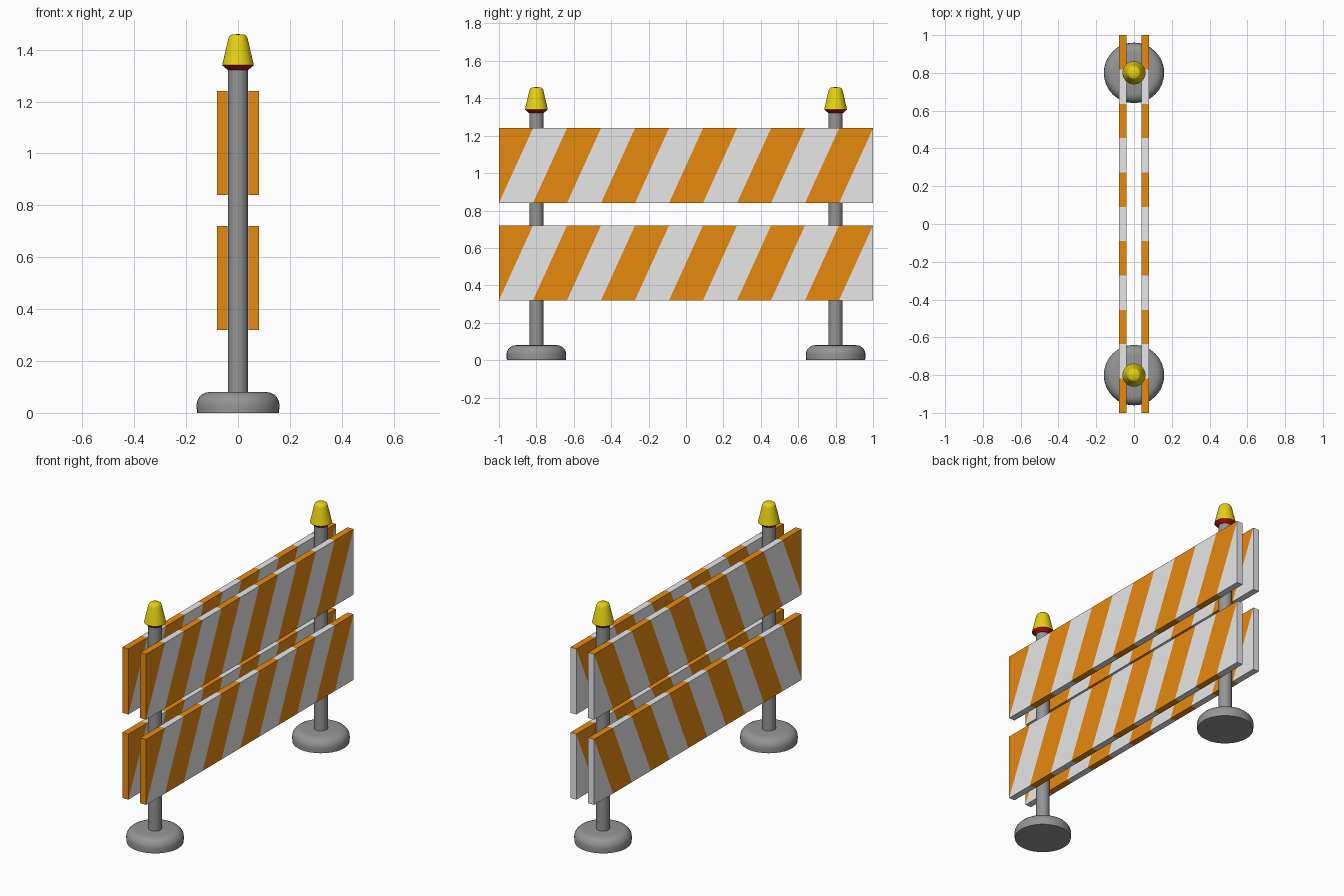
import bpy, bmesh, math
from mathutils import Vector

if "Cube" in bpy.data.objects:
    bpy.data.objects.remove(bpy.data.objects["Cube"])


def material(name, r, g, b):
    m = bpy.data.materials.new(name)
    m.diffuse_color = (r, g, b, 1)
    m.use_nodes = True
    m.node_tree.nodes["Principled BSDF"].inputs["Base Color"].default_value = m.diffuse_color
    return m


ORANGE = material("orange", 0.88, 0.28, 0.005)
WHITE = material("white", 0.86, 0.86, 0.86)
GREY = material("grey", 0.30, 0.30, 0.30)
YELLOW = material("yellow", 0.88, 0.70, 0.006)
RED = material("red", 0.55, 0.004, 0.004)


def add_object(name, bm, mats):
    me = bpy.data.meshes.new(name)
    bmesh.ops.recalc_face_normals(bm, faces=bm.faces)
    bm.to_mesh(me)
    bm.free()
    for m in mats:
        me.materials.append(m)
    ob = bpy.data.objects.new(name, me)
    bpy.context.collection.objects.link(ob)
    return ob


def lathe(name, profile, y, mats, sides=32, rule=None):
    """Revolve (radius, z) points around a vertical axis at (0, y)."""
    bm = bmesh.new()
    vs = [bm.verts.new((r, 0, z)) for r, z in profile]
    es = [bm.edges.new(p) for p in zip(vs, vs[1:])]
    bmesh.ops.spin(bm, geom=vs + es, axis=(0, 0, 1), cent=(0, 0, 0),
                   angle=2 * math.pi, steps=sides, use_duplicate=False)
    bmesh.ops.remove_doubles(bm, verts=bm.verts, dist=1e-5)
    if rule:
        for f in bm.faces:
            f.material_index = rule(f.calc_center_median())
    bmesh.ops.translate(bm, verts=bm.verts, vec=(0, y, 0))
    ob = add_object(name, bm, mats)
    bpy.ops.object.select_all(action='DESELECT')
    ob.select_set(True)
    bpy.context.view_layer.objects.active = ob
    bpy.ops.object.shade_smooth_by_angle(angle=math.radians(35))
    return ob


PITCH = 2 / 11      # stripe width, also the lean of each stripe
HEIGHT = 0.40


def striped_board(name, x, z0):
    """Board cut right through by slanted planes, alternate slices recoloured."""
    bm = bmesh.new()
    bmesh.ops.create_cube(bm, size=1)
    for v in bm.verts:
        v.co = (x + v.co.x * 0.04, v.co.y * 2, z0 + (v.co.z + 0.5) * HEIGHT)
    normal = Vector((0, HEIGHT, -PITCH)).normalized()
    for k in range(11):
        bmesh.ops.bisect_plane(bm, geom=bm.verts[:] + bm.edges[:] + bm.faces[:],
                               plane_co=(0, -1 + k * PITCH, z0), plane_no=normal,
                               dist=1e-5)
    for f in bm.faces:
        c = f.calc_center_median()
        s = (c.y + 1) / PITCH - (c.z - z0) / HEIGHT
        f.material_index = 1 if math.floor(s) % 2 == 0 else 0
    return add_object(name, bm, [ORANGE, WHITE])


# rounded foot profile
foot = [(0, 0), (0.158, 0), (0.16, 0.03)]
foot += [(0.11 + 0.05 * math.cos(a), 0.03 + 0.05 * math.sin(a))
         for a in (math.radians(d) for d in (18, 36, 54, 72, 90))]
foot += [(0, 0.08)]

post = [(0, 0.06), (0.038, 0.06), (0.038, 1.325), (0, 1.325)]

# lamp: red tapered underside, yellow cone with softened tip
lamp = [(0, 1.322), (0.04, 1.322), (0.061, 1.34), (0.038, 1.44),
        (0.034, 1.451), (0.025, 1.458), (0, 1.46)]

for side, y in (("front", -0.8), ("back", 0.8)):
    lathe(side + "_foot", foot, y, [GREY])
    lathe(side + "_post", post, y, [GREY])
    lathe(side + "_lamp", lamp, y, [YELLOW, RED], rule=lambda c: int(c.z < 1.335))

# boards on both sides of the posts
for side, x in (("left", -0.06), ("right", 0.06)):
    for level, z0 in (("lower", 0.32), ("upper", 0.84)):
        striped_board(f"{side}_{level}_board", x, z0)
